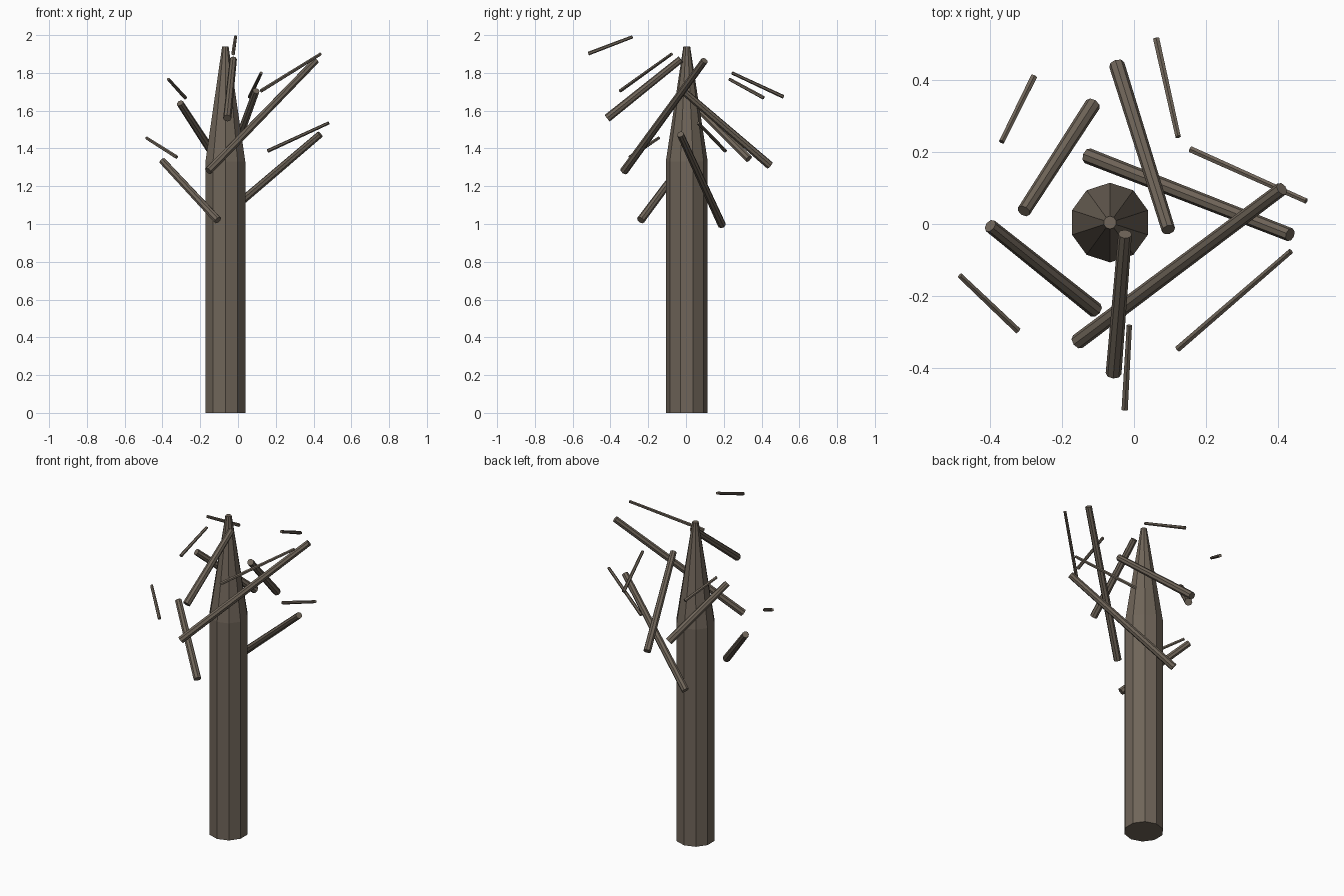
import bpy
from mathutils import Vector


def rod(name, start, end, r1, r2, sides):
    """Flat-shaded tapered rod running from start to end."""
    a, b = Vector(start), Vector(end)
    d = b - a
    bpy.ops.mesh.primitive_cone_add(vertices=sides, radius1=r1, radius2=r2,
                                    depth=d.length, location=(a + b) / 2)
    ob = bpy.context.object
    ob.name = name
    ob.rotation_euler = d.to_track_quat('Z', 'Y').to_euler()
    ob.data.materials.append(bark)
    return ob


bark = bpy.data.materials.new("bark")
bark.diffuse_color = (0.16, 0.13, 0.10, 1)

# Trunk: ten-sided column with a pointed top
TX, TY = -0.067, 0.004
for name, z0, z1, r0, r1 in (("trunk", 0, 1.33, 0.111, 0.111),
                             ("trunk_tip", 1.33, 1.94, 0.111, 0.018)):
    bpy.ops.mesh.primitive_cone_add(vertices=10, radius1=r0, radius2=r1,
                                    depth=z1 - z0, location=(TX, TY, (z0 + z1) / 2))
    bpy.context.object.name = name
    bpy.context.object.data.materials.append(bark)

# Main branches: lower end, upper end
branches = [
    ((-0.048, 0.444, 1.31), (0.096, -0.016, 1.705)),
    ((-0.115, 0.333, 1.345), (-0.307, 0.036, 1.64)),
    ((-0.129, 0.190, 0.995), (0.435, -0.030, 1.475)),
    ((-0.157, -0.328, 1.28), (0.412, 0.098, 1.865)),
    ((-0.057, -0.417, 1.56), (-0.025, -0.028, 1.872)),
    ((-0.107, -0.240, 1.02), (-0.401, -0.005, 1.335)),
]
for i, (a, b) in enumerate(branches):
    rod(f"branch_{i + 1}", a, b, 0.022, 0.019, 8)

# Loose twigs around the crown
twigs = [
    ((0.062, 0.516, 1.673), (0.123, 0.243, 1.80)),
    ((-0.279, 0.411, 1.668), (-0.369, 0.229, 1.767)),
    ((0.158, 0.208, 1.387), (0.480, 0.064, 1.535)),
    ((0.122, -0.348, 1.705), (0.437, -0.076, 1.90)),
    ((-0.026, -0.517, 1.902), (-0.013, -0.283, 1.991)),
    ((-0.324, -0.297, 1.354), (-0.485, -0.144, 1.456)),
]
for i, (a, b) in enumerate(twigs):
    rod(f"twig_{i + 1}", a, b, 0.010, 0.0085, 6)
